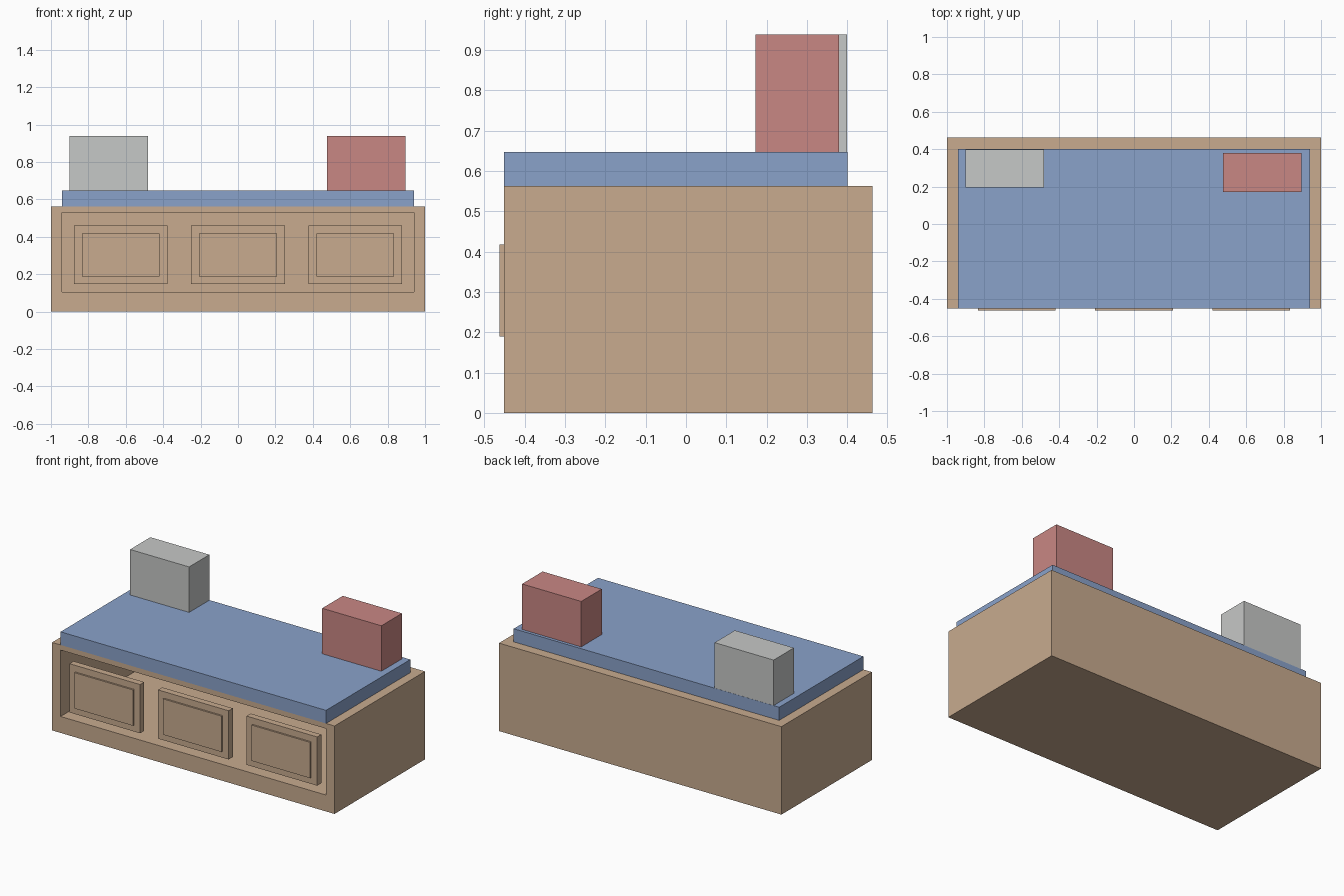
import bpy, bmesh

if "Cube" in bpy.data.objects:
    bpy.data.objects.remove(bpy.data.objects["Cube"])


def material(name, rgb):
    m = bpy.data.materials.new(name)
    m.diffuse_color = (*rgb, 1)
    m.use_nodes = True
    m.node_tree.nodes["Principled BSDF"].inputs["Base Color"].default_value = m.diffuse_color
    return m


WOOD = material("tan wood", (0.578, 0.407, 0.275))
BLUE = material("blue fabric", (0.254, 0.361, 0.591))
RED = material("red fabric", (0.584, 0.242, 0.231))
GREY = material("light grey fabric", (0.565, 0.578, 0.571))


def box(name, x, y, z, mat, niche=None):
    """Box from (min, max) ranges; niche = (x, z, back y) hollows it from the front."""
    bm = bmesh.new()
    bmesh.ops.create_cube(bm, size=1)
    for v in bm.verts:
        v.co = [r[0] if c < 0 else r[1] for c, r in zip(v.co, (x, y, z))]
    if niche:
        nx, nz, back = niche
        bm.normal_update()
        front = min(bm.faces, key=lambda f: f.normal.y)
        mid_x, mid_z = sum(x) / 2, sum(z) / 2
        # rim of the opening, then the inner back wall
        bmesh.ops.inset_individual(bm, faces=[front], thickness=0.02)
        for v in front.verts:
            v.co = (nx[v.co.x > mid_x], y[0], nz[v.co.z > mid_z])
        new = bmesh.ops.extrude_discrete_faces(bm, faces=[front])["faces"][0]
        for v in new.verts:
            v.co.y = back
    bmesh.ops.recalc_face_normals(bm, faces=bm.faces)
    me = bpy.data.meshes.new(name)
    bm.to_mesh(me)
    bm.free()
    me.materials.append(mat)
    ob = bpy.data.objects.new(name, me)
    bpy.context.collection.objects.link(ob)
    return ob


FRONT = -0.452

# Hollow base, open at the front
box("base", (-1, 1), (FRONT, 0.463), (0, 0.563), WOOD,
    niche=((-0.94, 0.94), (0.105, 0.53), 0.40))

# Three drawer fronts with raised centre panels
for i, cx in enumerate((-0.627, 0, 0.627)):
    box(f"drawer_front_{i + 1}", (cx - 0.25, cx + 0.25), (FRONT, FRONT + 0.042),
        (0.148, 0.46), WOOD)
    box(f"drawer_panel_{i + 1}", (cx - 0.208, cx + 0.208), (-0.463, FRONT + 0.005),
        (0.189, 0.418), WOOD)

# Mattress and two cushions
box("mattress", (-0.94, 0.94), (FRONT, 0.40), (0.563, 0.647), BLUE)
box("grey_cushion", (-0.90, -0.482), (0.194, 0.399), (0.647, 0.938), GREY)
box("red_cushion", (0.476, 0.895), (0.172, 0.38), (0.647, 0.938), RED)
